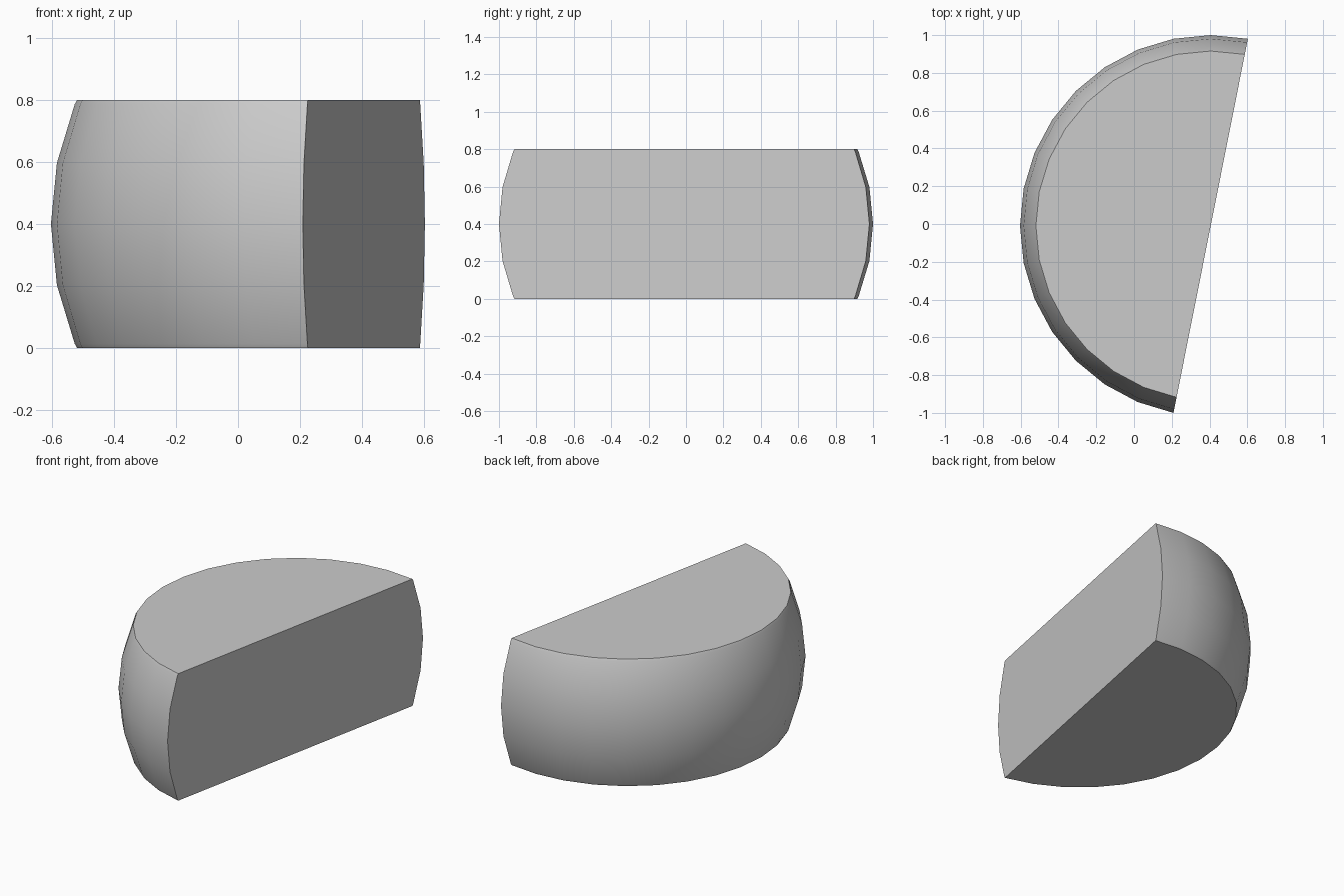
import bpy, bmesh
from math import cos, sin, radians

if "Cube" in bpy.data.objects:
    bpy.data.objects.remove(bpy.data.objects["Cube"])

R = 1.0097                 # sphere radius
CX, CY, CZ = 0.406, -0.0097, 0.4
STEP = 11.25               # degrees per segment (32-sided sphere)
N = 16                     # half a turn

# Barrel profile: latitude rings, trimmed flat at bottom and top
rings = [(R * cos(radians(a * STEP)), R * sin(radians(a * STEP))) for a in range(-2, 3)]
profile = [(0.9255, -0.4)] + rings + [(0.9255, 0.4)]

bm = bmesh.new()
cols = []
for i in range(N + 1):
    t = radians(78.75 + i * STEP)
    cols.append([bm.verts.new((CX + r * cos(t), CY + r * sin(t), CZ + z)) for r, z in profile])

# Curved wall
for a, b in zip(cols, cols[1:]):
    for j in range(len(profile) - 1):
        bm.faces.new((a[j], b[j], b[j + 1], a[j + 1]))

# Flat top, bottom and cut side
bm.faces.new([c[-1] for c in cols])
bm.faces.new([c[0] for c in cols])
bm.faces.new(cols[0] + cols[-1][::-1])
bmesh.ops.recalc_face_normals(bm, faces=bm.faces)

mesh = bpy.data.meshes.new("half_round_block")
bm.to_mesh(mesh)
bm.free()
block = bpy.data.objects.new("half_round_block", mesh)
bpy.context.collection.objects.link(block)

# Smooth wall, sharp rims
bpy.context.view_layer.objects.active = block
block.select_set(True)
bpy.ops.object.shade_smooth_by_angle(angle=radians(30))
